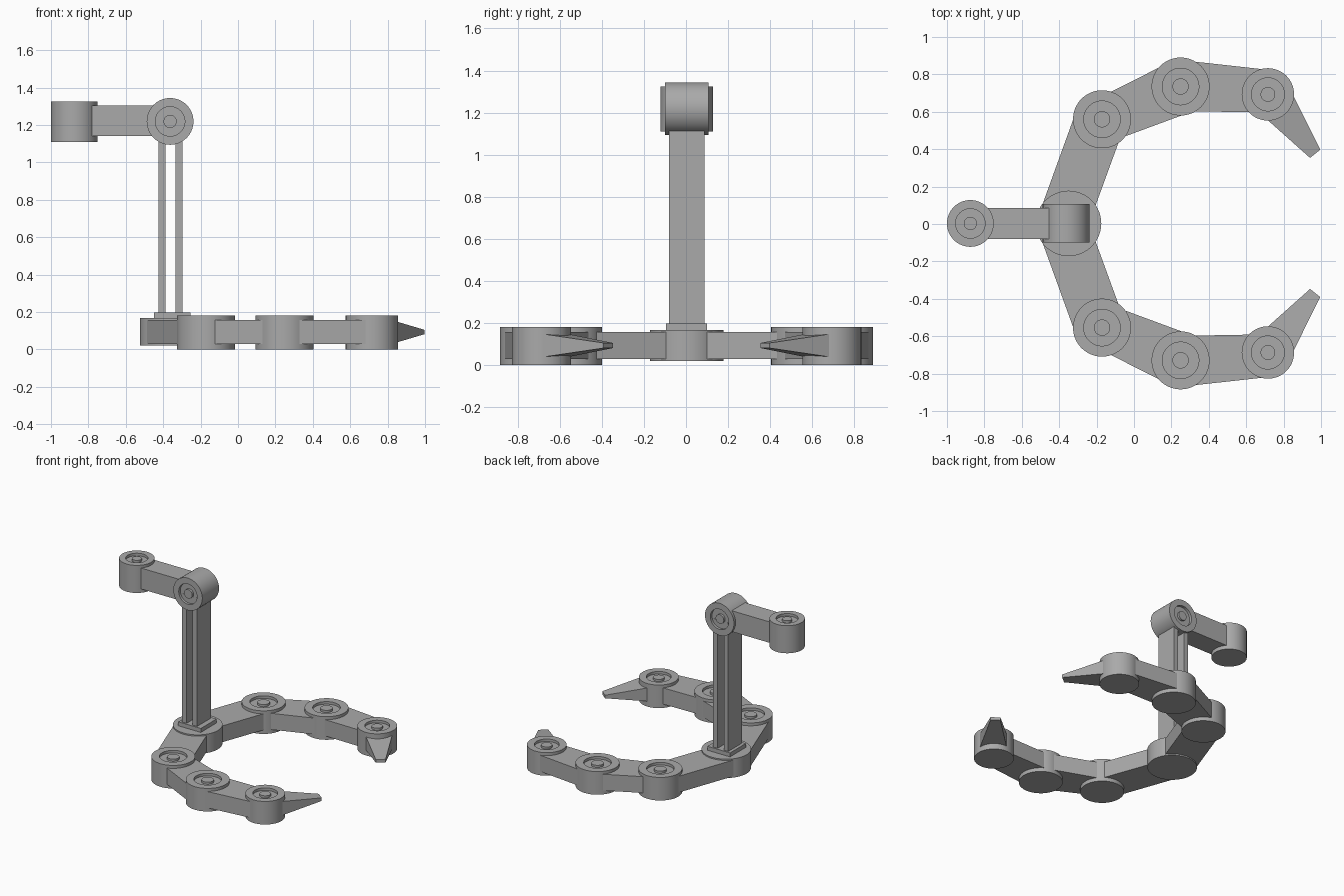
import bpy, bmesh, math
from mathutils import Vector, Matrix

if "Cube" in bpy.data.objects:
    bpy.data.objects.remove(bpy.data.objects["Cube"])

Y0 = 0.003          # small sideways shift of the centre plane
SEG = 64

grey = bpy.data.materials.new("plain_grey")
grey.diffuse_color = (0.4, 0.4, 0.4, 1)
grey.use_nodes = True
grey.node_tree.nodes["Principled BSDF"].inputs["Base Color"].default_value = grey.diffuse_color


def finish(name, bm, smooth=False):
    bmesh.ops.recalc_face_normals(bm, faces=bm.faces)
    mesh = bpy.data.meshes.new(name)
    bm.to_mesh(mesh)
    bm.free()
    mesh.materials.append(grey)
    ob = bpy.data.objects.new(name, mesh)
    ob.location.y = Y0
    bpy.context.collection.objects.link(ob)
    if smooth:
        bpy.ops.object.select_all(action='DESELECT')
        ob.select_set(True)
        bpy.context.view_layer.objects.active = ob
        bpy.ops.object.shade_smooth_by_angle(angle=math.radians(30))
    return ob


def lathe(name, profile, matrix):
    """Closed round solid from (radius, height) points, capped at both ends."""
    bm = bmesh.new()
    rings = []
    for r, h in profile:
        rings.append([bm.verts.new(matrix @ Vector((
            r * math.cos(2 * math.pi * i / SEG),
            r * math.sin(2 * math.pi * i / SEG), h))) for i in range(SEG)])
    for a, b in zip(rings, rings[1:]):
        for i in range(SEG):
            j = (i + 1) % SEG
            bm.faces.new((a[i], a[j], b[j], b[i]))
    bm.faces.new(rings[0])
    bm.faces.new(rings[-1])
    return finish(name, bm, True)


def dish(r, h, depth=0.02):
    """Recessed ring and centre pin on an end face at height h, from the rim inwards."""
    s = 1 if h > 0 else -1
    return [(r, h), (0.63 * r, h), (0.63 * r, h - s * depth),
            (0.28 * r, h - s * depth), (0.28 * r, h - s * 0.003)]


def joint(name, x, y, r, z0, z1):
    lathe(name, [(r, z0)] + dish(r, z1), Matrix.Translation((x, y, 0)))


def loft(name, bottom, top):
    """Solid between two matching four-point loops."""
    bm = bmesh.new()
    a = [bm.verts.new(p) for p in bottom]
    b = [bm.verts.new(p) for p in top]
    bm.faces.new(a)
    bm.faces.new(b)
    for i in range(4):
        j = (i + 1) % 4
        bm.faces.new((a[i], a[j], b[j], b[i]))
    return finish(name, bm)


def slab(name, corners, z0, z1):
    return loft(name, [(x, y, z0) for x, y in corners],
                [(x, y, z1) for x, y in corners])


def box(name, x0, x1, half_y, z0, z1):
    return slab(name, [(x0, -half_y), (x1, -half_y), (x1, half_y), (x0, half_y)], z0, z1)


# Base hub, mounting plate and twin-plate post
lathe("base_hub", [(0.175, 0.02), (0.175, 0.167)], Matrix.Translation((-0.35, 0, 0)))
box("mounting_plate", -0.45, -0.255, 0.097, 0.15, 0.198)
box("post_plate_outer", -0.425, -0.387, 0.084, 0.19, 1.2)
box("post_plate_inner", -0.334, -0.296, 0.084, 0.19, 1.2)

# Top hinge lying along y, recessed on both ends
lathe("top_hinge", dish(0.125, -0.103)[::-1] + dish(0.125, 0.103),
      Matrix.Translation((-0.363, 0, 1.219)) @ Matrix.Rotation(math.pi / 2, 4, 'X'))

# Upper arm and its end joint
box("upper_arm", -0.84, -0.42, 0.083, 1.14, 1.303)
joint("upper_end_joint", -0.875, 0, 0.125, 1.11, 1.325)

# Curved gripper arms, one on each side
JOINTS = [(-0.171, 0.557, 0.155), (0.249, 0.732, 0.155), (0.716, 0.69, 0.14)]
LINKS = [
    [(-0.49, 0.10), (-0.215, 0.07), (-0.08, 0.44), (-0.32, 0.57)],
    [(-0.13, 0.70), (-0.06, 0.461), (0.27, 0.583), (0.20, 0.867)],
    [(0.25, 0.873), (0.25, 0.601), (0.70, 0.593), (0.73, 0.82)],
]
for side, s in (("back", 1), ("front", -1)):
    for i, (x, y, r) in enumerate(JOINTS):
        joint(f"{side}_arm_joint_{i + 1}", x, s * y, r, 0, 0.18)
    for i, quad in enumerate(LINKS):
        slab(f"{side}_arm_link_{i + 1}", [(x, s * y) for x, y in quad], 0.03, 0.157)

    # Tapered claw reaching inwards from the last joint
    origin = Vector((0.716, 0.69, 0.093))
    along = Vector((0.624, -0.781, 0))
    across = Vector((0.781, 0.624, 0))

    def section(t, w0, w1, h):
        pts = [origin + along * t + across * w + Vector((0, 0, z))
               for w, z in ((w0, -h), (w1, -h), (w1, h), (w0, h))]
        return [(p.x, s * p.y, p.z) for p in pts]

    loft(f"{side}_claw", section(0, -0.105, 0.121, 0.067),
         section(0.406, -0.036, 0.034, 0.012))
